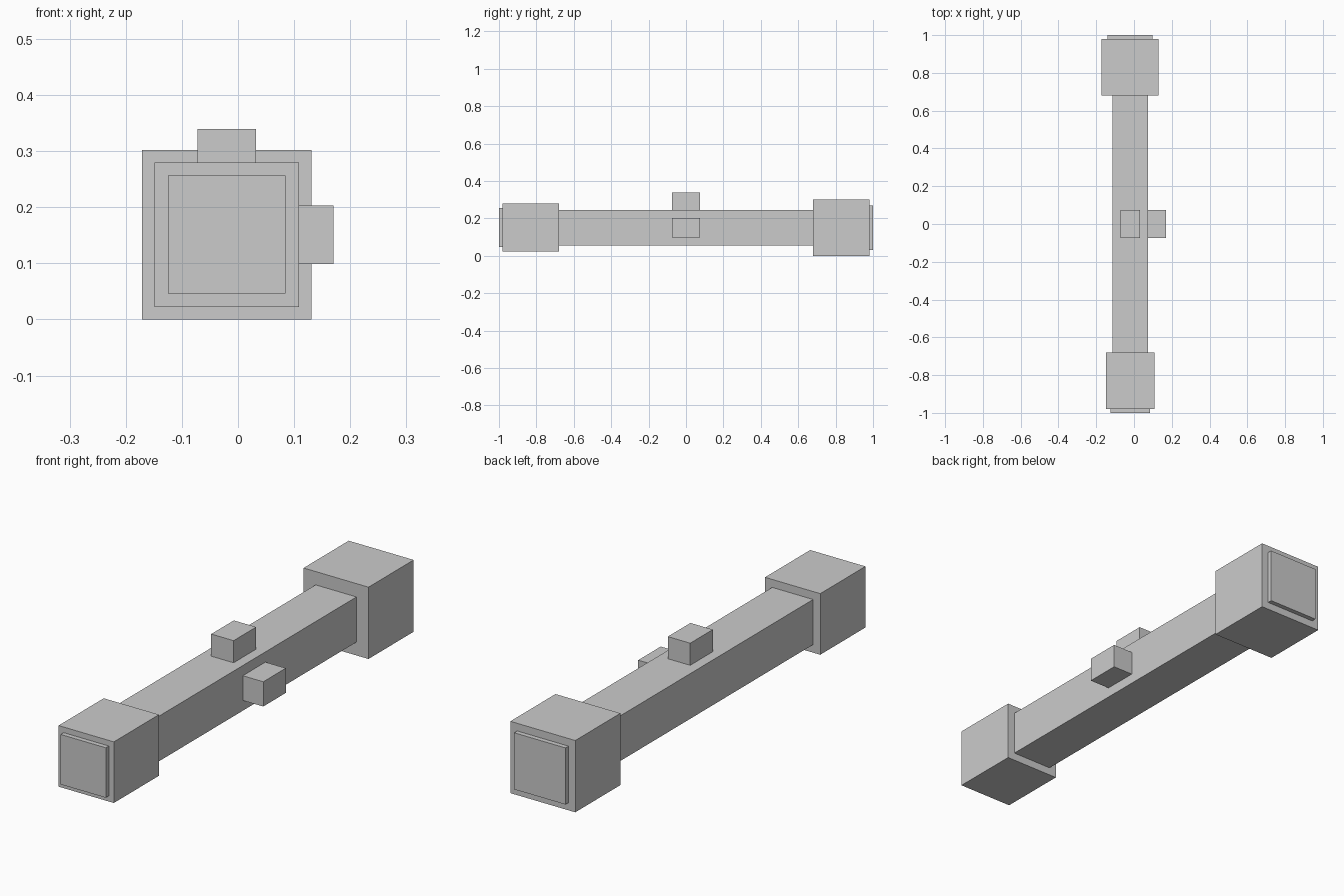
import bpy

if "Cube" in bpy.data.objects:
    bpy.data.objects.remove(bpy.data.objects["Cube"])

AX, AZ = -0.02, 0.152  # long axis of the scope


def box(name, x, y, z):
    """Box from (min, max) ranges on each axis."""
    lo, hi = zip(x, y, z)
    bpy.ops.mesh.primitive_cube_add(size=1, location=[(a + b) / 2 for a, b in zip(lo, hi)])
    ob = bpy.context.object
    ob.name = name
    ob.scale = [b - a for a, b in zip(lo, hi)]
    bpy.ops.object.transform_apply(location=False, rotation=False, scale=True)
    return ob


def square_section(name, half, y0, y1):
    """Square block centred on the long axis."""
    return box(name, (AX - half, AX + half), (y0, y1), (AZ - half, AZ + half))


# Main tube
square_section("tube", 0.095, -0.68, 0.68)

# End housings with raised lens plates
for label, s, housing, lens in (("front", -1, 0.1285, 0.105), ("back", 1, 0.151, 0.119)):
    square_section(label + "_housing", housing, *sorted((s * 0.68, s * 0.98)))
    square_section(label + "_lens", lens, *sorted((s * 0.98, s * 1.0)))

# Adjustment knobs on top and on the right side
K = 0.052
box("top_knob", (AX - K, AX + K), (-0.075, 0.075), (AZ + 0.095, 0.34))
box("side_knob", (AX + 0.095, 0.17), (-0.075, 0.075), (AZ - K, AZ + K))

# Stand exactly on the ground
for ob in bpy.context.scene.objects:
    ob.location.z -= 0.001
